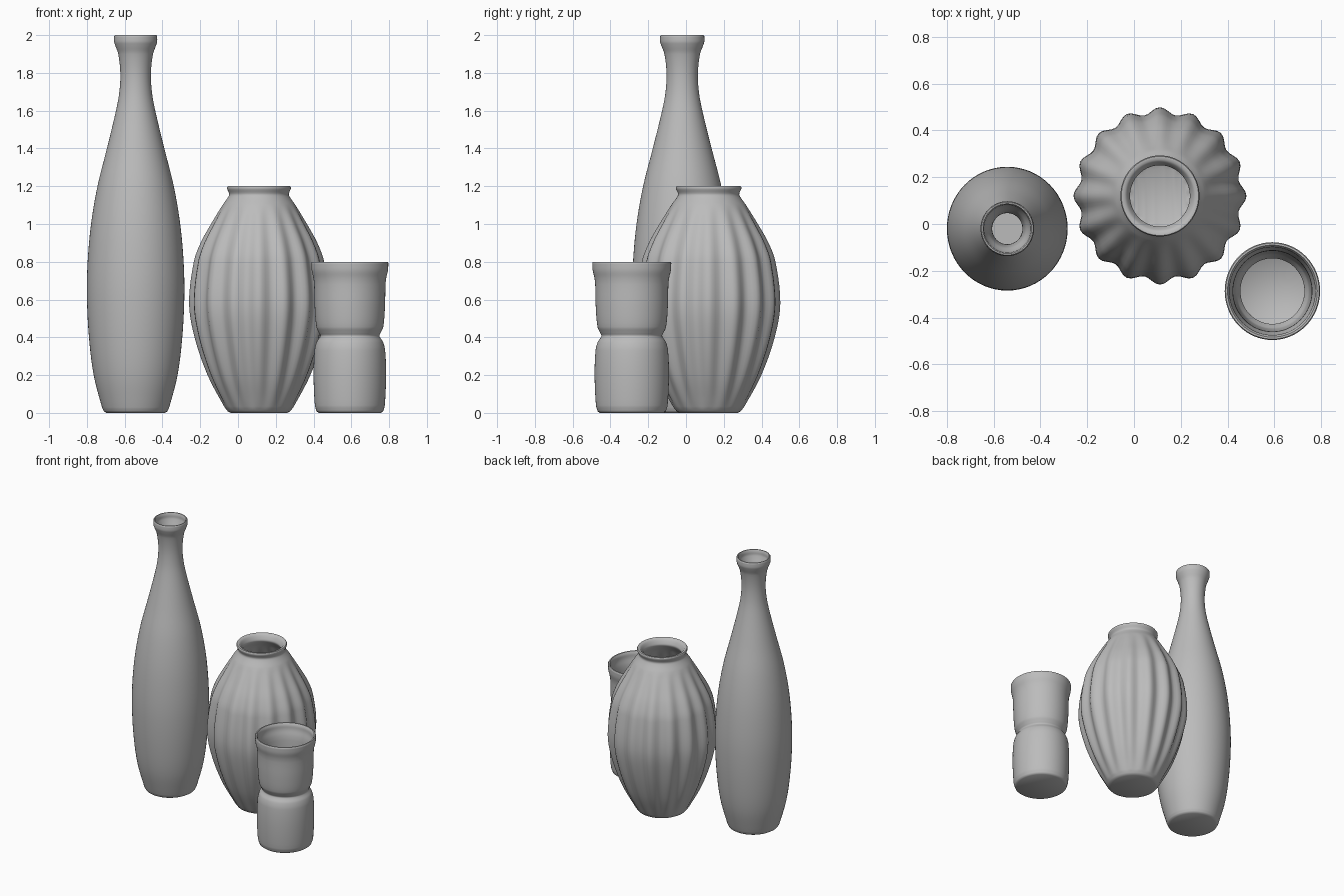
import bpy, bmesh, math

if "Cube" in bpy.data.objects:
    bpy.data.objects.remove(bpy.data.objects["Cube"])

glaze = bpy.data.materials.new("grey_glaze")
glaze.diffuse_color = (0.5, 0.5, 0.5, 1)
glaze.use_nodes = True
glaze.node_tree.nodes["Principled BSDF"].inputs["Base Color"].default_value = glaze.diffuse_color

Y_STRETCH = 1.025


def spline(pts, steps=5):
    """Smooth (Catmull-Rom) curve through profile points (r, z)."""
    out = []
    for i in range(len(pts) - 1):
        a, b = pts[max(i - 1, 0)], pts[i]
        c, d = pts[i + 1], pts[min(i + 2, len(pts) - 1)]
        # tangents scaled by height so uneven spacing does not overshoot
        def slope(p, q):
            return (q[0] - p[0]) / max(q[1] - p[1], 1e-6)
        h = c[1] - b[1]
        m0 = slope(a, c) * h if i > 0 else slope(b, c) * h
        m1 = slope(b, d) * h
        for k in range(steps):
            t = k / steps
            r = ((2*t**3 - 3*t*t + 1) * b[0] + (t**3 - 2*t*t + t) * m0
                 + (3*t*t - 2*t**3) * c[0] + (t**3 - t*t) * m1)
            out.append((r, b[1] + h * t))
    out.append(pts[-1])
    return out


def vessel(name, loc, outer, foot, wall, floor_r, floor_z, segs=64, flutes=0, depth=0.0):
    """Lathe a hollow vessel: rounded foot, outer wall, rim, inner wall, floor."""
    side = spline(outer)
    top_r, top_z = side[-1]
    inner = [(r - wall, z) for r, z in reversed(side) if floor_z + 0.03 < z < top_z - 0.012]
    rim = [(top_r - 0.004, top_z + 0.006), (top_r - wall * 0.6, top_z + 0.006),
           (top_r - wall * 0.9, top_z - 0.004)]
    profile = [(foot, 0.0)] + side + rim + inner + [(floor_r, floor_z)]
    bm = bmesh.new()
    rings = []
    for r, z in profile:
        env = max(0.0, math.sin(math.pi * min(max((z - 0.02) / 1.08, 0), 1))) ** 0.8
        ring = []
        for s in range(segs):
            a = 2 * math.pi * s / segs
            rr = r - depth * env * (0.5 - 0.5 * math.cos(flutes * a))
            ring.append(bm.verts.new((rr * math.cos(a), rr * math.sin(a) * Y_STRETCH, z)))
        rings.append(ring)
    for lo, hi in zip(rings, rings[1:]):
        for s in range(segs):
            n = (s + 1) % segs
            bm.faces.new((lo[s], lo[n], hi[n], hi[s]))
    bm.faces.new(list(reversed(rings[0])))
    bm.faces.new(rings[-1])
    me = bpy.data.meshes.new(name)
    bm.to_mesh(me)
    bm.free()
    me.materials.append(glaze)
    ob = bpy.data.objects.new(name, me)
    ob.location = (loc[0], loc[1], 0)
    bpy.context.collection.objects.link(ob)
    bpy.context.view_layer.objects.active = ob
    ob.select_set(True)
    bpy.ops.object.shade_smooth_by_angle(angle=math.radians(50))
    ob.select_set(False)


# tall bottle
vessel("tall_bottle", (-0.542, -0.02),
       [(0.168, 0.008), (0.178, 0.03), (0.222, 0.2), (0.247, 0.4), (0.258, 0.62),
        (0.254, 0.8), (0.236, 1.0), (0.202, 1.2), (0.152, 1.4), (0.104, 1.6),
        (0.086, 1.7), (0.081, 1.8), (0.092, 1.9), (0.108, 1.945), (0.114, 1.965),
        (0.114, 1.994)],
       foot=0.155, wall=0.016, floor_r=0.14, floor_z=0.04)

# fluted vase
vessel("fluted_vase", (0.111, 0.12),
       [(0.165, 0.008), (0.185, 0.035), (0.272, 0.2), (0.341, 0.4), (0.370, 0.58),
        (0.345, 0.8), (0.309, 0.9), (0.254, 1.0), (0.193, 1.1), (0.162, 1.145),
        (0.158, 1.16), (0.168, 1.185), (0.169, 1.194)],
       foot=0.15, wall=0.03, floor_r=0.118, floor_z=0.06, segs=128, flutes=16, depth=0.028)

# waisted cup
vessel("waisted_cup", (0.592, -0.287),
       [(0.176, 0.008), (0.185, 0.04), (0.192, 0.2), (0.187, 0.33), (0.176, 0.375),
        (0.160, 0.4), (0.157, 0.41), (0.164, 0.425), (0.177, 0.455), (0.186, 0.56),
        (0.189, 0.68), (0.193, 0.715), (0.202, 0.755), (0.204, 0.794)],
       foot=0.165, wall=0.02, floor_r=0.136, floor_z=0.04)
